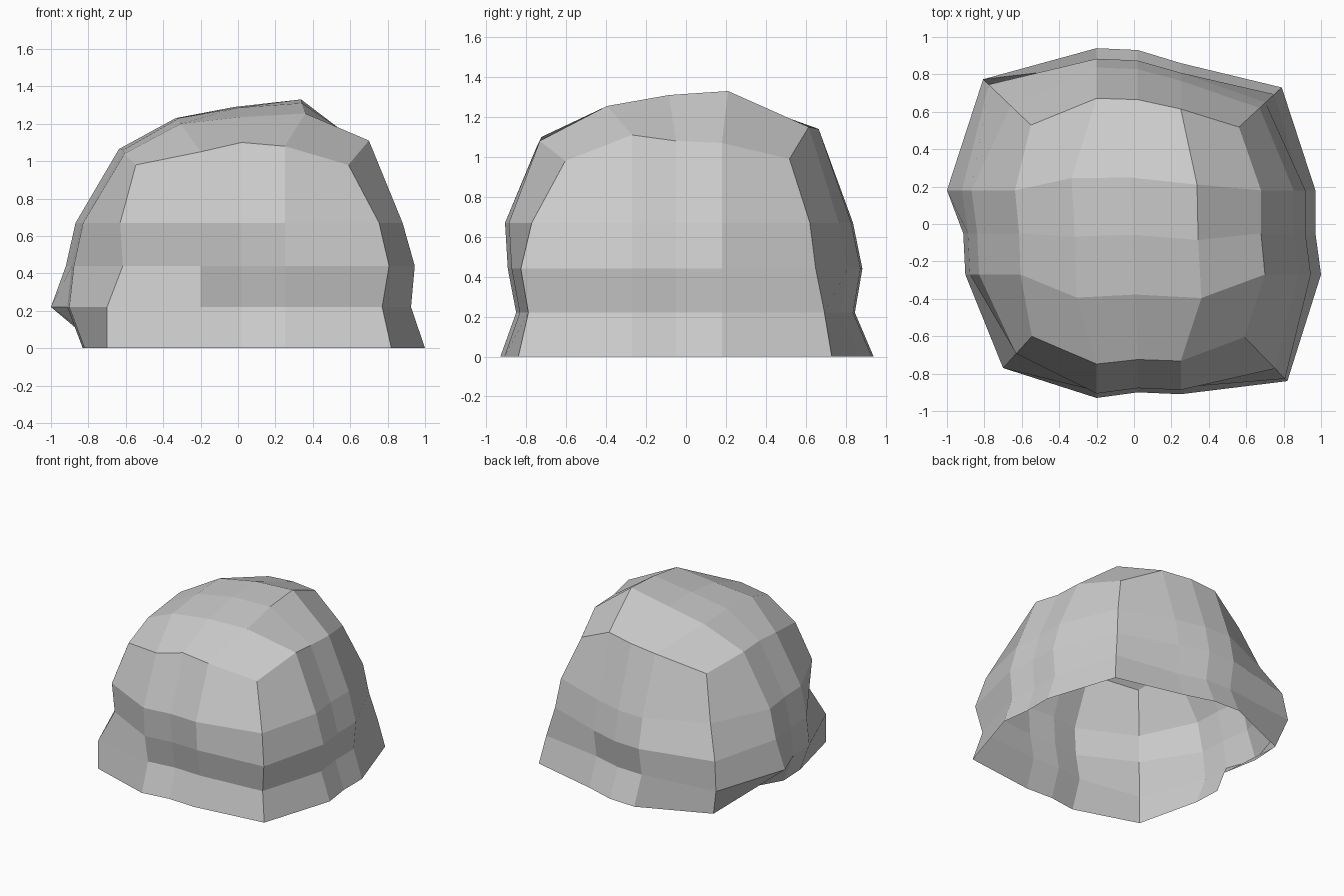
import bpy, bmesh

if "Cube" in bpy.data.objects:
    bpy.data.objects.remove(bpy.data.objects["Cube"])

# Rim outline: front-left corner, front, right, back, left (counterclockwise)
RIM = [(-.70, -.77), (-.20, -.93), (.02, -.90), (.25, -.91),
       (.82, -.84), (1.0, -.27), (.97, -.05), (.97, .18),
       (.79, .73), (.25, .86), (.02, .93), (-.20, .94),
       (-.74, .71), (-.86, .18), (-.83, -.05), (-.82, -.27)]
LEVELS = [0, .22, .44, .67]
CROWN_Z = [.98, 1.05, 1.10, 1.08, .98, 1.11, 1.08, 1.07,
           .99, 1.15, 1.14, 1.12, 1.0, 1.065, 1.06, 1.04]
# Scale of each corner and each side at z = 0, three bands and the crown edge
CORNER = [(1, 1, .88, .90, .78), (1, .94, .985, .92, .72),
          (1, .95, .89, .85, .71), (1, 1.09, 1.05, .89, .745)]
SIDE = [(1, .915, .96, .975, .805), (1, .925, .945, .88, .70),
        (1, .90, .94, .89, .715), (1, 1.10, 1.07, 1.01, .74)]
# Heights of the nine inner crown points, front to back
DOME = [(1.20, 1.235, 1.255), (1.23, 1.285, 1.31), (1.23, 1.29, 1.33)]

bm = bmesh.new()


def ring_point(k, level):
    side, pos = divmod(k, 4)
    x, y = RIM[k]
    if pos == 0:
        s = CORNER[side][level]
        x, y = x * s, y * s
    elif side % 2 == 0:
        y *= SIDE[side][level]
    else:
        x *= SIDE[side][level]
    z = LEVELS[level] if level < 4 else CROWN_Z[k]
    return bm.verts.new((x, y, z))


# Side walls
rings = [[ring_point(k, lv) for k in range(16)] for lv in range(5)]
for lv in range(4):
    for k in range(16):
        n = (k + 1) % 16
        bm.faces.new((rings[lv][k], rings[lv][n], rings[lv + 1][n], rings[lv + 1][k]))

# Lock on the left: flares out, then tucks under at the rim
rings[0][13].co.x = -.70
rings[1][13].co.x = -1.0

# Domed crown filling the top ring
top = rings[4]
left = [top[0], top[15], top[14], top[13], top[12]]
right = top[4:9]
back = top[8:13][::-1]
grid = [top[0:5]]
for j, fy in enumerate((.25, .48, .70), start=1):
    row = [left[j]]
    for i, fx in enumerate((.23, .47, .74), start=1):
        x = left[j].co.x + (right[j].co.x - left[j].co.x) * fx
        y = top[i].co.y + (back[i].co.y - top[i].co.y) * fy
        row.append(bm.verts.new((x, y, DOME[j - 1][i - 1])))
    grid.append(row + [right[j]])
grid.append(back)
for j in range(4):
    for i in range(4):
        bm.faces.new((grid[j][i], grid[j][i + 1], grid[j + 1][i + 1], grid[j + 1][i]))

mesh = bpy.data.meshes.new("hair_cap")
bm.to_mesh(mesh)
bm.free()
bpy.context.collection.objects.link(bpy.data.objects.new("hair_cap", mesh))
